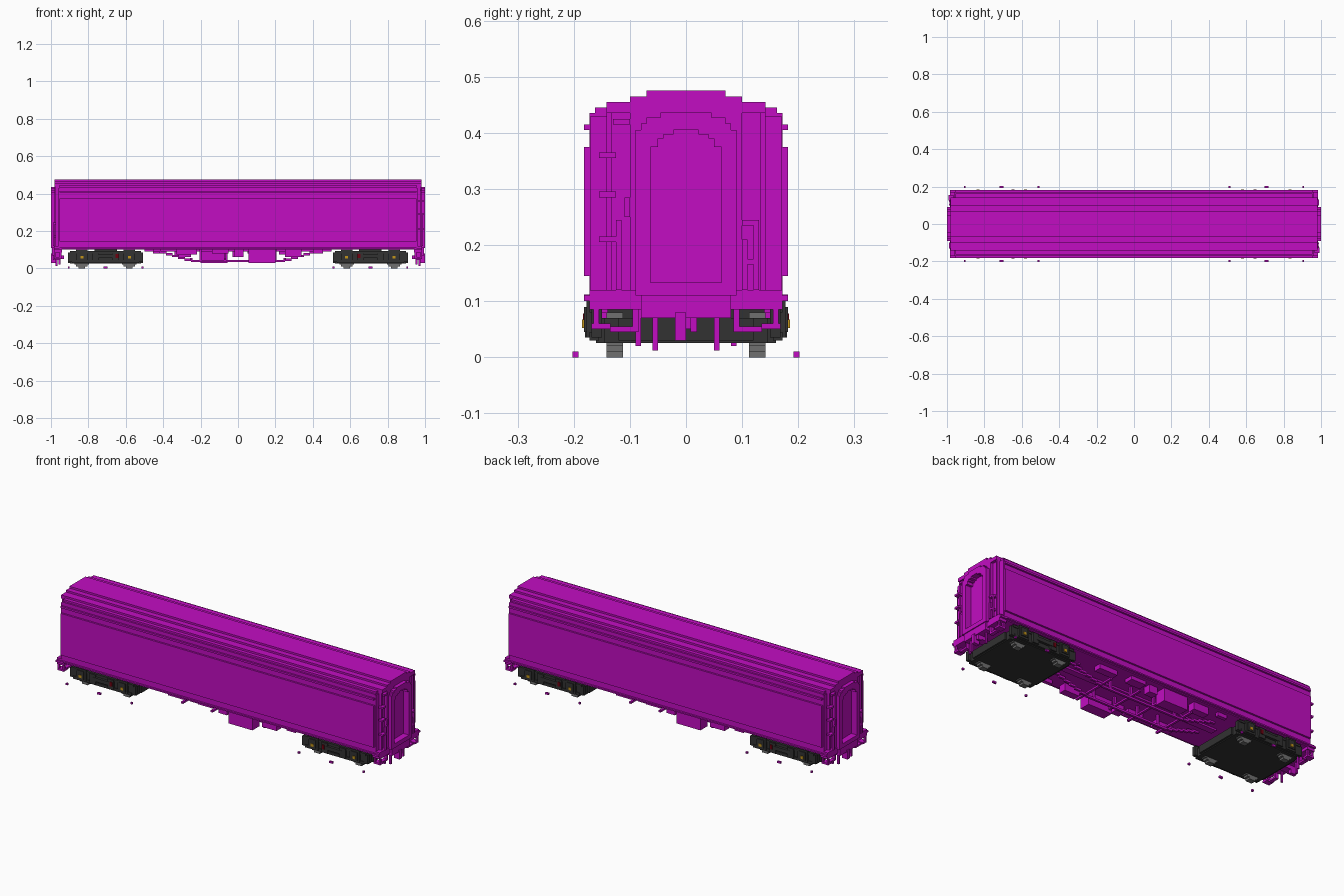
import bpy, bmesh

if "Cube" in bpy.data.objects:
    bpy.data.objects.remove(bpy.data.objects["Cube"], do_unlink=True)


def material(name, r, g, b):
    m = bpy.data.materials.new(name)
    m.use_nodes = True
    m.diffuse_color = (r, g, b, 1)
    m.node_tree.nodes["Principled BSDF"].inputs["Base Color"].default_value = (r, g, b, 1)
    return m


MAGENTA = material("magenta paint", 0.54, 0.004, 0.54)
DARK = material("dark truck iron", 0.032, 0.032, 0.032)
GREY = material("wheel steel", 0.16, 0.16, 0.16)
YELLOW = material("yellow bearing", 0.55, 0.30, 0.01)
RED = material("dark red fitting", 0.16, 0.0, 0.005)


def finish(name, bm, mat):
    bmesh.ops.recalc_face_normals(bm, faces=bm.faces)
    me = bpy.data.meshes.new(name)
    bm.to_mesh(me)
    bm.free()
    me.materials.append(mat)
    ob = bpy.data.objects.new(name, me)
    bpy.context.collection.objects.link(ob)
    return ob


def boxes(name, mat, items):
    """Each item is x0, x1, y0, y1, z0, z1."""
    bm = bmesh.new()
    for x0, x1, y0, y1, z0, z1 in items:
        vs = bmesh.ops.create_cube(bm, size=1)["verts"]
        for v in vs:
            v.co = ((x0 + x1) / 2 + v.co.x * (x1 - x0),
                    (y0 + y1) / 2 + v.co.y * (y1 - y0),
                    (z0 + z1) / 2 + v.co.z * (z1 - z0))
    return finish(name, bm, mat)


def both_sides(items):
    return items + [(a, b, -d, -c, e, f) for a, b, c, d, e, f in items]


def spun(items, s):
    """Turn boxes half a revolution about z when s is -1."""
    if s > 0:
        return items
    return [(-b, -a, -d, -c, e, f) for a, b, c, d, e, f in items]


def stepped(pairs):
    """Symmetric stair outline from (half width, z) corners, bottom to top."""
    return pairs + [(-y, z) for y, z in reversed(pairs)]


def prism(name, outline, x0, x1, mat):
    bm = bmesh.new()
    face = bm.faces.new([bm.verts.new((x0, y, z)) for y, z in outline])
    out = bmesh.ops.extrude_face_region(bm, geom=[face])["geom"]
    bmesh.ops.translate(bm, vec=(x1 - x0, 0, 0),
                        verts=[g for g in out if isinstance(g, bmesh.types.BMVert)])
    return finish(name, bm, mat)


def ring(name, outer, inner, x0, x1, mat):
    bm = bmesh.new()
    loops = [[bm.verts.new((x, y, z)) for y, z in o]
             for o, x in ((outer, x0), (outer, x1), (inner, x1), (inner, x0))]
    n = len(outer)
    for k in range(4):
        a, b = loops[k], loops[(k + 1) % 4]
        for i in range(n):
            j = (i + 1) % n
            bm.faces.new((a[i], a[j], b[j], b[i]))
    return finish(name, bm, mat)


# Main shell with stepped roof, gutter and sill
roof = [(.162, .435), (.162, .445), (.142, .445), (.142, .455),
        (.10, .455), (.10, .465), (.07, .465), (.07, .475)]
shell = stepped([(.172, .105), (.182, .105), (.182, .112), (.172, .112), (.172, .145),
                 (.182, .145), (.182, .375), (.172, .375), (.172, .405), (.182, .405),
                 (.182, .415), (.172, .415), (.172, .435)] + roof)
prism("body_shell", shell, -.955, .955, MAGENTA)
prism("roof_cap", stepped([(.142, .435), (.142, .455)] + roof[4:]), -.98, .98, MAGENTA)
boxes("end_walls", MAGENTA, [(-.965, .965, -.142, .142, .10, .44),
                             (-.96, .96, -.17, .17, .10, .43)])

# Vestibule frame outlines
door = stepped([(.063, .133), (.063, .375), (.05, .375), (.05, .39),
                (.04, .39), (.04, .397), (.022, .397), (.022, .405)])
frame = stepped([(.09, .11), (.09, .405), (.08, .405), (.08, .417),
                 (.07, .417), (.07, .427), (.045, .427), (.045, .436)])
surround = stepped([(.10, .11), (.10, .435), (.095, .435), (.095, .44),
                    (.085, .44), (.085, .445), (.07, .445), (.07, .455)])

for s, end in ((1, "left"), (-1, "right")):
    ring(f"{end}_door_surround", surround, door, s * .96, s * .98, MAGENTA)
    ring(f"{end}_diaphragm", frame, door, s * .98, s * 1.0, MAGENTA)
    # Corner posts and buffer beam
    posts = both_sides([(.955, .975, .132, .142, .10, .435)])
    boxes(f"{end}_corner_posts", MAGENTA, spun(posts, s))
    beam = [(.94, .985, -.172, .172, .085, .12), (.955, .995, -.08, .08, .07, .11)]
    boxes(f"{end}_buffer_beam", MAGENTA, spun(beam, s))
    # Ladder rungs and grab rails
    rails = [(.965, .992, -.155, -.125, z, z + .01) for z in (.205, .285, .355)]
    rails += [(.965, .985, -.13, -.10, .415, .425), (.98, .99, -.125, -.115, .12, .245),
              (.98, .99, -.11, -.10, .25, .285), (.98, .99, .12, .13, .12, .245),
              (.98, .99, .10, .11, .12, .21), (.965, .99, .10, .13, .235, .245),
              (.965, .99, .10, .12, .165, .175)]
    boxes(f"{end}_grab_rails", MAGENTA, spun(rails, s))
    # Corner stirrup steps, coupler and hoses
    steps = both_sides([(.945, .955, .155, .165, .05, .10), (.975, .985, .155, .165, .05, .10),
                        (.945, .985, .135, .168, .05, .06), (.945, .985, .165, .182, .10, .11),
                        (.955, .975, .085, .135, .045, .055), (.955, .975, .085, .095, .05, .09)])
    boxes(f"{end}_stirrup_steps", MAGENTA, spun(steps, s))
    coupler = [(.93, .985, -.02, .02, .05, .07), (.965, 1.0, -.02, .0, .03, .08),
               (.97, .99, .008, .02, .045, .09), (.965, .975, -.06, -.05, .012, .08),
               (.965, .975, .05, .06, .012, .08), (.95, .96, -.09, -.08, .02, .09)]
    boxes(f"{end}_coupler", MAGENTA, spun(coupler, s))

# Truss rods, cross members and equipment below the floor
under = []
for y in (-.06, .06):
    under.append((-.25, .25, y - .006, y + .006, .035, .046))
    for s in (1, -1):
        for i in range(6):
            a, b = sorted((s * (.25 + i * .033), s * (.287 + i * .033)))
            under.append((a, b, y - .006, y + .006, .04 + i * .01, .052 + i * .01))
    for x in (-.2, -.07, .07, .2):
        under.append((x - .006, x + .006, y - .006, y + .006, .04, .11))
for x in (-.25, -.07, .07, .25):
    under.append((x - .006, x + .006, -.13, .13, .046, .056))
under.append((-.5, .5, -.018, .018, .09, .108))
boxes("truss_rods", MAGENTA, under)
kit = [(.055, .20, -.16, -.10, .03, .108), (-.02, .03, -.14, -.10, .06, .108),
       (-.14, -.05, -.15, -.10, .08, .108), (.25, .34, -.15, -.11, .06, .108),
       (-.33, -.22, -.14, -.10, .075, .108), (.40, .455, -.15, -.13, .08, .108)]
boxes("floor_equipment", MAGENTA, spun(kit, 1) + spun(kit, -1))

# Trucks, mirrored end to end
for s, end in ((1, "left"), (-1, "right")):
    def place(items):
        moved = [(a + .708, b + .708, c, d, e, f) for a, b, c, d, e, f in items]
        return moved if s > 0 else [(-b, -a, c, d, e, f) for a, b, c, d, e, f in moved]

    # Bottom pan with stepped corners, and bolster
    boxes(f"{end}_truck_pan", DARK, place([
        (-.19, .19, -.145, .145, .025, .07), (-.175, .175, -.16, .16, .025, .07),
        (-.2, .2, -.12, .12, .03, .07), (-.06, .06, -.14, .14, .07, .105)]))
    # Side frames with journal boxes and springs
    side = [(-.2, .2, .15, .168, .035, .085), (-.18, .18, .155, .172, .03, .045),
            (-.19, .19, .155, .172, .08, .092), (-.05, .05, .155, .182, .055, .075)]
    for x in (-.127, .127):
        side += [(x - .03, x + .03, .15, .177, .035, .10), (x - .02, x + .02, .16, .182, .045, .09)]
    for x in (-.055, .055):
        side += [(x - .018, x + .018, .15, .18, .035, .09)]
    boxes(f"{end}_truck_side_frames", DARK, place(both_sides(side)))
    # Wheels as stacked steps
    wheels, bearings = [], []
    for x in (-.127, .127):
        for half, z0, z1 in ((.018, 0, .08), (.03, .01, .07), (.038, .02, .06)):
            wheels.append((x - half, x + half, .112, .142, z0, z1))
        bearings.append((x - .008, x + .008, .18, .185, .052, .067))
    boxes(f"{end}_truck_wheels", GREY, place(both_sides(wheels)))
    boxes(f"{end}_bearing_caps", YELLOW, place(both_sides(bearings)))
    boxes(f"{end}_brake_fittings", RED,
          place(both_sides([(-.068, -.054, .175, .184, .055, .078)])))
    # Small loose blocks beside the truck
    boxes(f"{end}_side_blocks", MAGENTA, place(both_sides([
        (x - w, x + w, .192, .202, 0, .01) for x, w in ((-.198, .005), (0, .01), (.197, .005))])))
